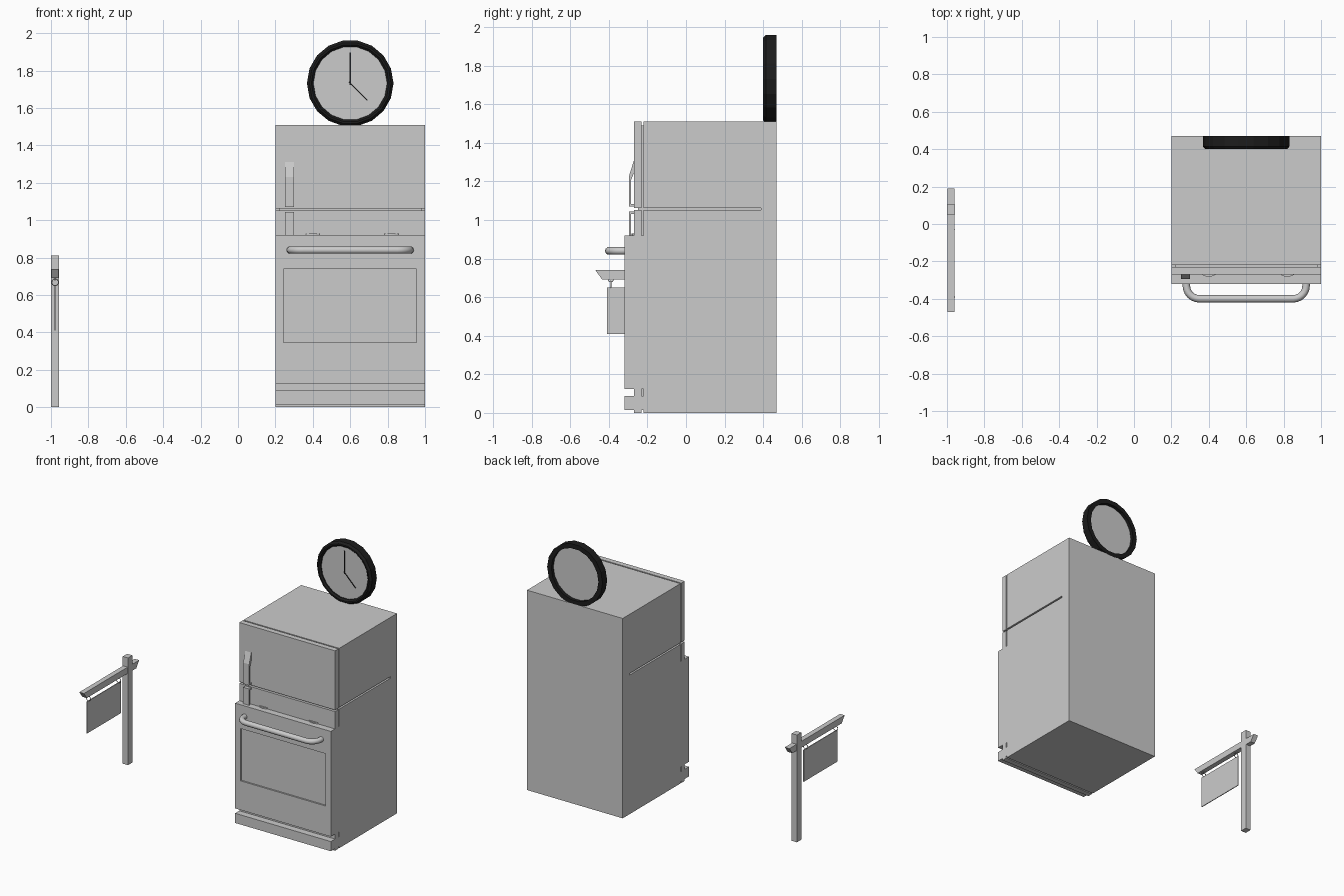
import bpy, bmesh
from math import sin, cos, pi, radians
from mathutils import Vector

if "Cube" in bpy.data.objects:
    bpy.data.objects.remove(bpy.data.objects["Cube"])


def finish(name, bm, mat=None):
    bmesh.ops.recalc_face_normals(bm, faces=bm.faces)
    me = bpy.data.meshes.new(name)
    bm.to_mesh(me)
    bm.free()
    ob = bpy.data.objects.new(name, me)
    bpy.context.collection.objects.link(ob)
    if mat:
        me.materials.append(mat)
    return ob


def extrude_x(name, profile, x0, x1):
    """Extrude a (y, z) outline along x."""
    bm = bmesh.new()
    face = bm.faces.new([bm.verts.new((x0, y, z)) for y, z in profile])
    out = bmesh.ops.extrude_face_region(bm, geom=[face])
    verts = [v for v in out["geom"] if isinstance(v, bmesh.types.BMVert)]
    bmesh.ops.translate(bm, verts=verts, vec=(x1 - x0, 0, 0))
    return finish(name, bm)


def box(name, x0, x1, y0, y1, z0, z1):
    return extrude_x(name, [(y0, z0), (y1, z0), (y1, z1), (y0, z1)], x0, x1)


def lathe_y(name, profile, centre, n, mat=None, closed=True):
    """Revolve (radius, y) points around a y axis through centre (x, z)."""
    bm = bmesh.new()
    rings = [[bm.verts.new((centre[0] + r * cos(2 * pi * i / n), y,
                            centre[1] + r * sin(2 * pi * i / n))) for i in range(n)]
             for r, y in profile]
    last = len(rings) if closed else len(rings) - 1
    for k in range(last):
        a, b = rings[k], rings[(k + 1) % len(rings)]
        for i in range(n):
            j = (i + 1) % n
            bm.faces.new((a[i], a[j], b[j], b[i]))
    if not closed:
        bm.faces.new(rings[0])
        bm.faces.new(rings[-1])
    return finish(name, bm, mat)


def tube(name, points, radius):
    cu = bpy.data.curves.new(name, 'CURVE')
    cu.dimensions = '3D'
    cu.bevel_depth = radius
    cu.bevel_resolution = 3
    cu.use_fill_caps = True
    sp = cu.splines.new('POLY')
    sp.points.add(len(points) - 1)
    for p, c in zip(sp.points, points):
        p.co = (*c, 1)
    ob = bpy.data.objects.new(name, cu)
    bpy.context.collection.objects.link(ob)
    return ob


black = bpy.data.materials.new("black")
black.diffuse_color = (0.012, 0.012, 0.012, 1)
black.use_nodes = True
black.node_tree.nodes["Principled BSDF"].inputs["Base Color"].default_value = black.diffuse_color

# Fridge: slotted cabinet, recessed core, two doors
extrude_x("fridge_cabinet", [(-0.22, 0), (0.47, 0), (0.47, 1.51), (-0.22, 1.51), (-0.22, 1.063),
                             (0.39, 1.063), (0.39, 1.051), (-0.22, 1.051)], 0.2, 1.0)
box("fridge_gasket", 0.22, 0.98, -0.25, 0.40, 0.02, 1.49)
box("freezer_door", 0.2, 1.0, -0.27, -0.23, 1.063, 1.51)
box("fridge_door", 0.2, 1.0, -0.27, -0.23, 0, 1.051)

# Fridge door handles, the lower one mirrored about the door gap
handle = [(-0.268, 1.07), (-0.295, 1.07), (-0.295, 1.23), (-0.27, 1.31), (-0.268, 1.25),
          (-0.284, 1.21), (-0.284, 1.082), (-0.268, 1.082)]
extrude_x("freezer_handle", handle, 0.25, 0.30)
extrude_x("fridge_handle", [(y, 2.114 - z) for y, z in handle], 0.25, 0.30)

# Stove body with recessed window, drawer and the core between them
stove = box("stove_body", 0.2, 1.0, -0.32, 0.40, 0.125, 0.92)
bm = bmesh.new()
bm.from_mesh(stove.data)
front = min(bm.faces, key=lambda f: f.calc_center_median().y)
bmesh.ops.inset_region(bm, faces=[front], thickness=0.063)
for v in front.verts:
    v.co.z = 0.74 if v.co.z > 0.5 else 0.345
out = bmesh.ops.extrude_discrete_faces(bm, faces=[front])
bmesh.ops.translate(bm, verts=out["faces"][0].verts, vec=(0, 0.012, 0))
bmesh.ops.recalc_face_normals(bm, faces=bm.faces)
bm.to_mesh(stove.data)
bm.free()
box("stove_drawer", 0.2, 1.0, -0.32, 0.40, 0.015, 0.088)
box("stove_core", 0.215, 0.985, -0.27, 0.38, 0.03, 0.2)

# Burners peeking out in front of the fridge
for x in (0.40, 0.82):
    bm = bmesh.new()
    bmesh.ops.create_cone(bm, cap_ends=True, segments=24, radius1=0.065, radius2=0.065, depth=0.012)
    bmesh.ops.translate(bm, verts=bm.verts, vec=(x, -0.217, 0.923))
    finish("burner", bm)

# Oven handle
R = 0.07
arc = [(0.28 + R - R * cos(a), -0.33 - R * sin(a), 0.84)
       for a in [radians(15 * i) for i in range(7)]]
left = [(0.28, -0.315, 0.84)] + arc
right = [(1.2 - x, y, z) for x, y, z in reversed(left)]
tube("oven_handle", left + right, 0.02)

# Wall clock: faceted rim, face and hands
C = (0.6, 1.732)
lathe_y("clock_rim", [(0.2316, 0.47), (0.2316, 0.415), (0.218, 0.40), (0.208, 0.40),
                      (0.197, 0.412), (0.197, 0.47)], C, 18, black)
lathe_y("clock_face", [(0.2, 0.42), (0.2, 0.445)], C, 36, closed=False)
for name, angle, length in (("minute_hand", 90, 0.165), ("hour_hand", -45, 0.13)):
    d = Vector((cos(radians(angle)), 0, sin(radians(angle))))
    s = Vector((-d.z, 0, d.x)) * 0.003
    c = Vector((C[0], 0.413, C[1]))
    bm = bmesh.new()
    pts = [c - d * 0.01 - s, c + d * length - s, c + d * length + s, c - d * 0.01 + s]
    f = bm.faces.new([bm.verts.new(p) for p in pts])
    out = bmesh.ops.extrude_face_region(bm, geom=[f])
    bmesh.ops.translate(bm, verts=[v for v in out["geom"] if isinstance(v, bmesh.types.BMVert)],
                        vec=(0, 0.003, 0))
    finish(name, bm, black)

# Yard sign: post, arm with slanted ends, hanging panel
box("sign_post", -1.0, -0.956, 0.052, 0.104, 0, 0.81)
extrude_x("sign_arm", [(-0.47, 0.74), (-0.435, 0.692), (0.155, 0.692), (0.19, 0.74)], -0.997, -0.959)
box("sign_panel", -0.981, -0.975, -0.41, -0.005, 0.41, 0.65)

# Hanging rings and eyes
for y in (-0.39, -0.03):
    cz = 0.668
    ring = [(-0.978 + 0.018 * cos(2 * pi * i / 16), y, cz + 0.018 * sin(2 * pi * i / 16))
            for i in range(16)]
    tube("sign_ring", ring, 0.0025).data.splines[0].use_cyclic_u = True
    eye = [(-0.978, y + 0.013 * cos(2 * pi * i / 12), 0.692 + 0.013 * sin(2 * pi * i / 12))
           for i in range(12)]
    tube("sign_eye", eye, 0.002).data.splines[0].use_cyclic_u = True
